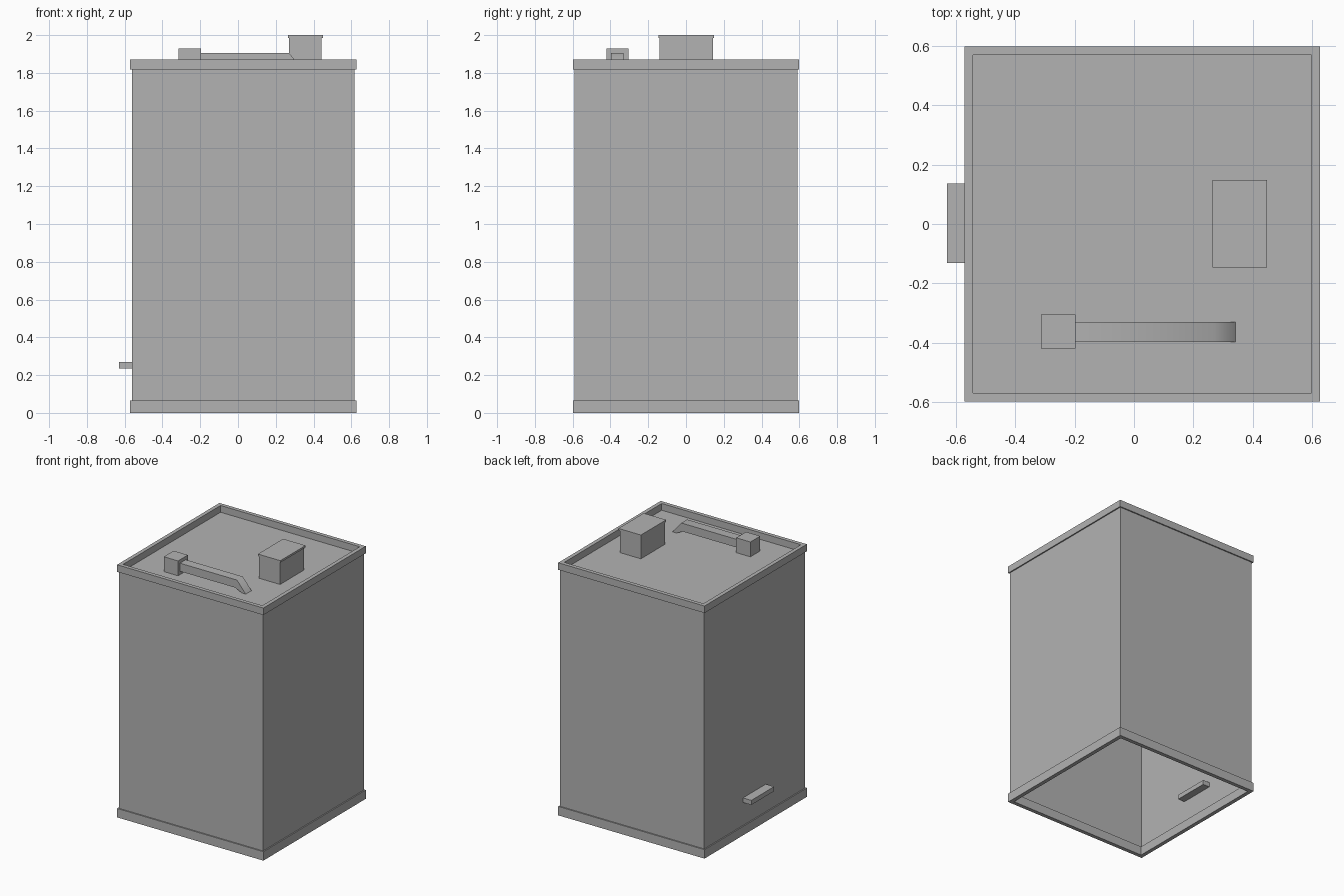
import bpy
import bmesh
import math
from mathutils import Matrix

if "Cube" in bpy.data.objects:
    bpy.data.objects.remove(bpy.data.objects["Cube"], do_unlink=True)

# Single flat colour
grey = bpy.data.materials.new("plain_grey")
grey.use_nodes = True
colour = (0.45, 0.45, 0.45, 1)
grey.diffuse_color = colour
grey.node_tree.nodes["Principled BSDF"].inputs["Base Color"].default_value = colour

CX = 0.028          # the tower sits slightly off centre
BODY, RIM, RIM_IN = 0.59, 0.599, 0.57
ROOF = 1.82


def finish(name, bm):
    mesh = bpy.data.meshes.new(name)
    bm.to_mesh(mesh)
    bm.free()
    obj = bpy.data.objects.new(name, mesh)
    bpy.context.collection.objects.link(obj)
    mesh.materials.append(grey)
    return obj


def box(name, xs, ys, zs, open_bottom=False):
    bm = bmesh.new()
    spans = (xs, ys, zs)
    centre = [(a + b) / 2 for a, b in spans]
    size = [b - a for a, b in spans]
    bmesh.ops.create_cube(bm, size=1, matrix=Matrix.LocRotScale(centre, None, size))
    if open_bottom:
        bm.normal_update()
        bottom = [f for f in bm.faces if f.normal.z < -0.9]
        bmesh.ops.delete(bm, geom=bottom, context="FACES_ONLY")
    return finish(name, bm)


def frame(name, z0, z1):
    """Square ring with a rectangular cross-section."""
    bm = bmesh.new()
    section = ((RIM, z0), (RIM, z1), (RIM_IN, z1), (RIM_IN, z0))
    corners = ((1, 1), (-1, 1), (-1, -1), (1, -1))
    loops = [[bm.verts.new((CX + sx * r, sy * r, z)) for r, z in section]
             for sx, sy in corners]
    for i in range(4):
        a, b = loops[i], loops[(i + 1) % 4]
        for j in range(4):
            k = (j + 1) % 4
            bm.faces.new((a[j], b[j], b[k], a[k]))
    bmesh.ops.recalc_face_normals(bm, faces=bm.faces)
    return finish(name, bm)


def extrude_profile(name, profile, y0, y1):
    """Extrude an x-z outline along y."""
    bm = bmesh.new()
    face = bm.faces.new([bm.verts.new((x, y0, z)) for x, z in profile])
    result = bmesh.ops.extrude_face_region(bm, geom=[face])
    moved = [v for v in result["geom"] if isinstance(v, bmesh.types.BMVert)]
    bmesh.ops.translate(bm, verts=moved, vec=(0, y1 - y0, 0))
    bmesh.ops.recalc_face_normals(bm, faces=bm.faces)
    return finish(name, bm)


# Hollow tower, open underneath, with a flat roof
box("tower_walls", (CX - BODY, CX + BODY), (-BODY, BODY), (0.01, ROOF), open_bottom=True)
frame("base_trim", 0, 0.066)
frame("roof_parapet", ROOF - 0.002, 1.87)

# Roof vent with a thin cap
box("roof_vent", (0.27, 0.443), (-0.14, 0.142), (ROOF, 1.985))
box("roof_vent_cap", (0.265, 0.449), (-0.146, 0.149), (1.985, 2.0))

# Roof fan unit and the duct bending down into the roof
box("fan_unit", (-0.314, -0.197), (-0.42, -0.305), (ROOF, 1.93))
duct = extrude_profile("roof_duct", (
    (-0.197, 1.905), (0.27, 1.905), (0.342, ROOF),
    (0.31, ROOF), (0.255, 1.845), (-0.197, 1.845)), -0.398, -0.33)
bpy.context.view_layer.objects.active = duct
duct.select_set(True)
bpy.ops.object.shade_smooth_by_angle(angle=math.radians(55))

# Small ledge passing through the right wall
box("wall_ledge", (-0.63, -0.507), (-0.131, 0.136), (0.236, 0.27))
